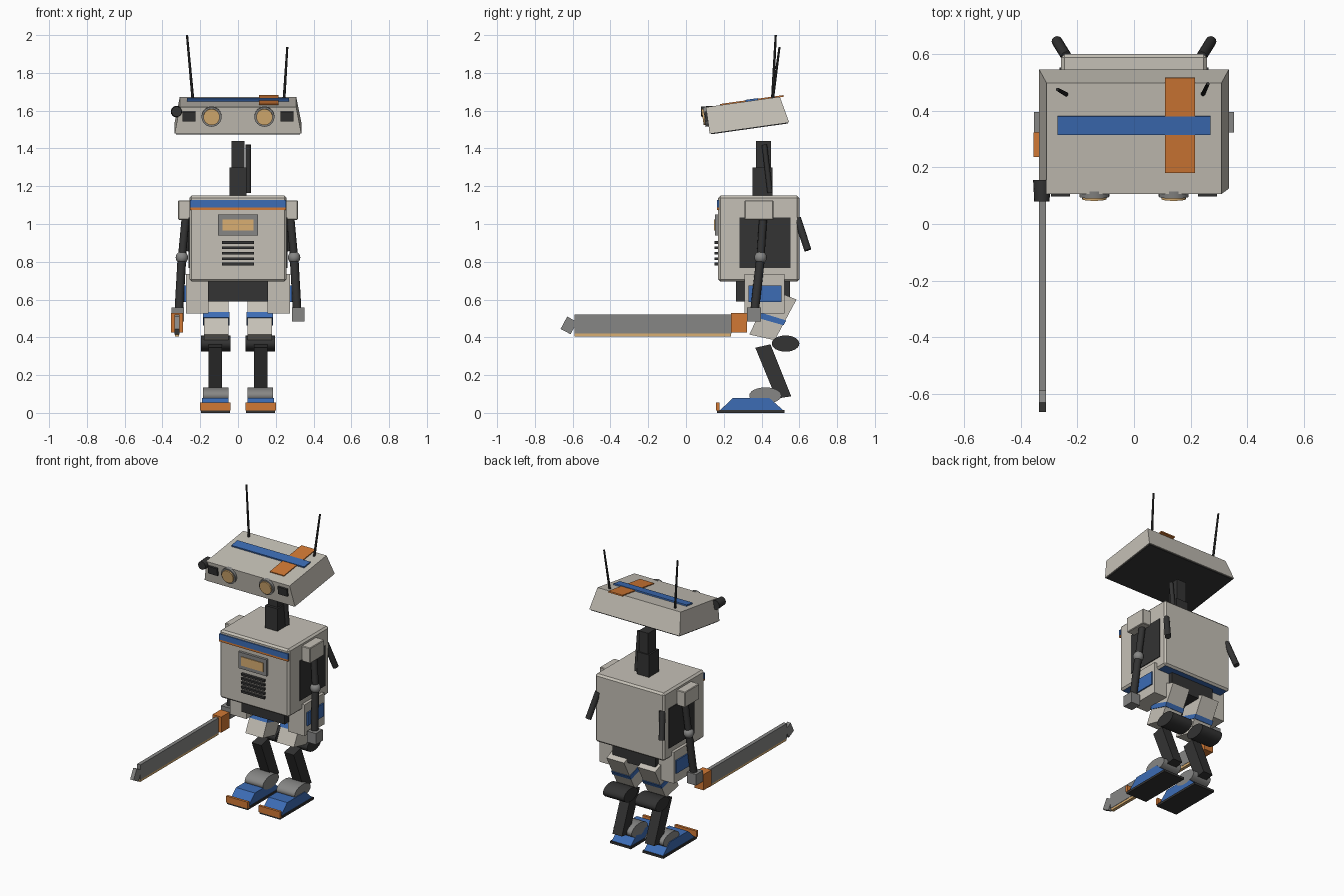
import bpy, bmesh, math
from mathutils import Matrix, Vector

if "Cube" in bpy.data.objects:
    bpy.data.objects.remove(bpy.data.objects["Cube"])


def material(name, rgb):
    m = bpy.data.materials.new(name)
    m.diffuse_color = (*rgb, 1)
    m.use_nodes = True
    m.node_tree.nodes["Principled BSDF"].inputs["Base Color"].default_value = m.diffuse_color
    return m


SHELL = material("warm_white", (0.56, 0.53, 0.47))
DARK = material("charcoal", (0.033, 0.033, 0.033))
GREY = material("mid_grey", (0.24, 0.24, 0.235))
BLUE = material("blue", (0.045, 0.15, 0.46))
ORANGE = material("orange", (0.64, 0.19, 0.035))
TAN = material("tan", (0.70, 0.43, 0.17))
I = Matrix.Identity(4)


def finish(name, bm, mat, M=I, smooth=False):
    bmesh.ops.recalc_face_normals(bm, faces=bm.faces)
    me = bpy.data.meshes.new(name)
    bm.to_mesh(me)
    bm.free()
    me.transform(M)
    me.materials.append(mat)
    ob = bpy.data.objects.new(name, me)
    bpy.context.collection.objects.link(ob)
    if smooth:
        bpy.ops.object.select_all(action='DESELECT')
        ob.select_set(True)
        bpy.context.view_layer.objects.active = ob
        bpy.ops.object.shade_smooth_by_angle(angle=math.radians(35))
    return ob


def box(name, x, y, z, mat, M=I, bevel=0):
    bm = bmesh.new()
    bmesh.ops.create_cube(bm, size=1)
    for v in bm.verts:
        v.co = [(a + b) / 2 + c * (b - a) for (a, b), c in zip((x, y, z), v.co)]
    if bevel:
        bmesh.ops.bevel(bm, geom=bm.edges[:], offset=bevel, segments=1, affect='EDGES')
    return finish(name, bm, mat, M)


def prism(name, yz, x, mat):
    """Side profile extruded across x."""
    bm = bmesh.new()
    f = bm.faces.new([bm.verts.new((x[0], *p)) for p in yz])
    ext = bmesh.ops.extrude_face_region(bm, geom=[f])["geom"]
    bmesh.ops.translate(bm, vec=(x[1] - x[0], 0, 0),
                        verts=[g for g in ext if isinstance(g, bmesh.types.BMVert)])
    return finish(name, bm, mat)


def rod(name, a, b, r, mat, r2=None, n=12, M=I):
    a, b = Vector(a), Vector(b)
    bm = bmesh.new()
    bmesh.ops.create_cone(bm, cap_ends=True, segments=n, radius1=r,
                          radius2=r if r2 is None else r2, depth=(b - a).length)
    T = Matrix.Translation((a + b) / 2) @ (b - a).to_track_quat('Z', 'Y').to_matrix().to_4x4()
    return finish(name, bm, mat, M @ T, True)


def roller(name, x, y, z, ry, rz, mat):
    """Elliptical cylinder lying across x."""
    bm = bmesh.new()
    bmesh.ops.create_cone(bm, cap_ends=True, segments=24, radius1=1, radius2=1, depth=x[1] - x[0])
    M = (Matrix.Translation(((x[0] + x[1]) / 2, y, z)) @ Matrix.Diagonal((1, ry, rz, 1))
         @ Matrix.Rotation(math.pi / 2, 4, 'Y'))
    return finish(name, bm, mat, M, True)


def span(s, a, b):
    return tuple(sorted((s * a, s * b)))


# Head: tapered box tilted upward at the back
H = Matrix.Translation((0, 0.125, 1.48)) @ Matrix.Rotation(math.radians(8), 4, 'X')
head = box("head", (-0.335, 0.335), (0, 0.425), (0, 0.14), SHELL)
for v in head.data.vertices:
    if v.co.z > 0.1:
        v.co.x *= 0.92
        v.co.y = min(v.co.y, 0.395)
head.data.transform(H)
box("head_base_plate", (-0.328, 0.328), (0.006, 0.418), (-0.006, 0.001), DARK, H)
box("head_orange_stripe", (0.11, 0.215), (0.076, 0.415), (0.137, 0.146), ORANGE, H)
box("head_blue_stripe", (-0.27, 0.27), (0.212, 0.278), (0.139, 0.149), BLUE, H)
for s, side in ((-1, "right"), (1, "left")):
    rod(side + "_eye_ring", (s * 0.14, 0.01, 0.09), (s * 0.14, -0.016, 0.09), 0.053, GREY, n=24, M=H)
    rod(side + "_eye_lens", (s * 0.14, 0.01, 0.09), (s * 0.14, -0.025, 0.09), 0.043, TAN, n=24, M=H)
    box(side + "_sensor", span(s, 0.225, 0.293), (-0.012, 0.01), (0.065, 0.117), DARK, H)
rod("side_lamp", (-0.325, 0.155, 1.595), (-0.325, 0.08, 1.595), 0.031, DARK, r2=0.027, n=16)
rod("right_antenna", (-0.238, 0.457, 1.65), (-0.27, 0.475, 2.0), 0.008, DARK, r2=0.006, n=8)
rod("left_antenna", (0.243, 0.457, 1.65), (0.261, 0.495, 1.937), 0.008, DARK, r2=0.006, n=8)

# Neck
box("neck_lower", (-0.045, 0.045), (0.352, 0.457), (1.14, 1.30), DARK)
box("neck_upper", (-0.035, 0.035), (0.37, 0.45), (1.30, 1.44), DARK)
rod("neck_piston", (0.055, 0.445, 1.165), (0.055, 0.415, 1.42), 0.014, DARK)

# Torso with blue underside
torso = box("torso", (-0.257, 0.257), (0.17, 0.60), (0.695, 1.15), SHELL, bevel=0.012)
torso.data.materials.append(BLUE)
for f in torso.data.polygons:
    if f.normal.z < -0.9:
        f.material_index = 1
box("chest_blue_stripe", (-0.255, 0.255), (0.163, 0.175), (1.088, 1.126), BLUE)
box("chest_orange_stripe", (-0.255, 0.255), (0.163, 0.175), (1.075, 1.088), ORANGE)
box("chest_display_frame", (-0.105, 0.105), (0.153, 0.175), (0.94, 1.05), GREY)
box("chest_display", (-0.082, 0.082), (0.148, 0.16), (0.965, 1.024), TAN)
for i in range(5):
    z = 0.902 - i * 0.0285
    box("vent_slat", (-0.086, 0.086), (0.152, 0.175), (z - 0.007, z + 0.007), DARK)
box("pelvis", (-0.16, 0.16), (0.265, 0.55), (0.59, 0.70), DARK)

for s, side in ((-1, "right"), (1, "left")):
    # Torso sides and back struts
    box(side + "_side_panel", span(s, 0.25, 0.262), (0.283, 0.553), (0.768, 1.035), DARK)
    rod(side + "_back_strut", (s * 0.238, 0.59, 1.03), (s * 0.272, 0.645, 0.862), 0.019, DARK)

    # Arms
    elbow = (s * 0.297, 0.395, 0.823)
    box(side + "_shoulder", span(s, 0.25, 0.317), (0.31, 0.463), (1.022, 1.125), SHELL, bevel=0.004)
    rod(side + "_upper_arm", (s * 0.275, 0.41, 1.06), elbow, 0.021, DARK)
    rod(side + "_forearm", elbow, (s * 0.312, 0.365, 0.555), 0.023, DARK)
    bm = bmesh.new()
    bmesh.ops.create_uvsphere(bm, u_segments=16, v_segments=10, radius=0.033)
    finish(side + "_elbow", bm, GREY, Matrix.Translation(elbow), True)
    box(side + "_hand", span(s, 0.286, 0.352), (0.322, 0.396), (0.484, 0.558), GREY)

    # Hips
    box(side + "_hip", span(s, 0.155, 0.276), (0.31, 0.522), (0.525, 0.735), SHELL)
    box(side + "_hip_panel", span(s, 0.27, 0.285), (0.332, 0.505), (0.588, 0.675), BLUE)

    # Slanted thigh and its stripe
    lo_f, lo_b = Vector((0.335, 0.415)), Vector((0.47, 0.385))
    rise_f, rise_b = Vector((0.115, 0.24)), Vector((0.115, 0.215))
    out = Vector((0.004, -0.001))

    def slab(t0, t1, o):
        return [lo_f + rise_f * t0 - o, lo_b + rise_b * t0 + o,
                lo_b + rise_b * t1 + o, lo_f + rise_f * t1 - o]
    prism(side + "_thigh", slab(0, 1, out * 0), span(s, 0.05, 0.18), SHELL)
    prism(side + "_thigh_stripe", slab(0.37, 0.49, out), span(s, 0.046, 0.184), BLUE)

    # Lower leg
    roller(side + "_knee", span(s, 0.04, 0.195), 0.527, 0.367, 0.073, 0.043, DARK)
    prism(side + "_shin", [(0.367, 0.345), (0.447, 0.363), (0.557, 0.088), (0.478, 0.075)],
          span(s, 0.085, 0.155), DARK)
    roller(side + "_ankle", span(s, 0.05, 0.185), 0.42, 0.092, 0.085, 0.043, GREY)

    # Foot
    prism(side + "_foot", [(0.18, 0.014), (0.25, 0.08), (0.44, 0.08), (0.515, 0.014)],
          span(s, 0.05, 0.19), BLUE)
    box(side + "_sole", span(s, 0.043, 0.197), (0.165, 0.522), (0, 0.015), DARK)
    box(side + "_toe_guard", span(s, 0.04, 0.2), (0.16, 0.177), (0.012, 0.055), ORANGE)

# Long blade tool in the right hand
box("tool_grip", (-0.355, -0.29), (0.237, 0.322), (0.425, 0.53), ORANGE)
box("tool_blade", (-0.335, -0.31), (-0.59, 0.24), (0.42, 0.52), GREY)
box("tool_blade_edge", (-0.333, -0.312), (-0.59, 0.237), (0.405, 0.42), TAN)
T = Matrix.Translation((-0.3225, -0.62, 0.463)) @ Matrix.Rotation(math.radians(-28), 4, 'X')
box("tool_tip", (-0.0125, 0.0125), (-0.03, 0.03), (-0.037, 0.037), GREY, T)
